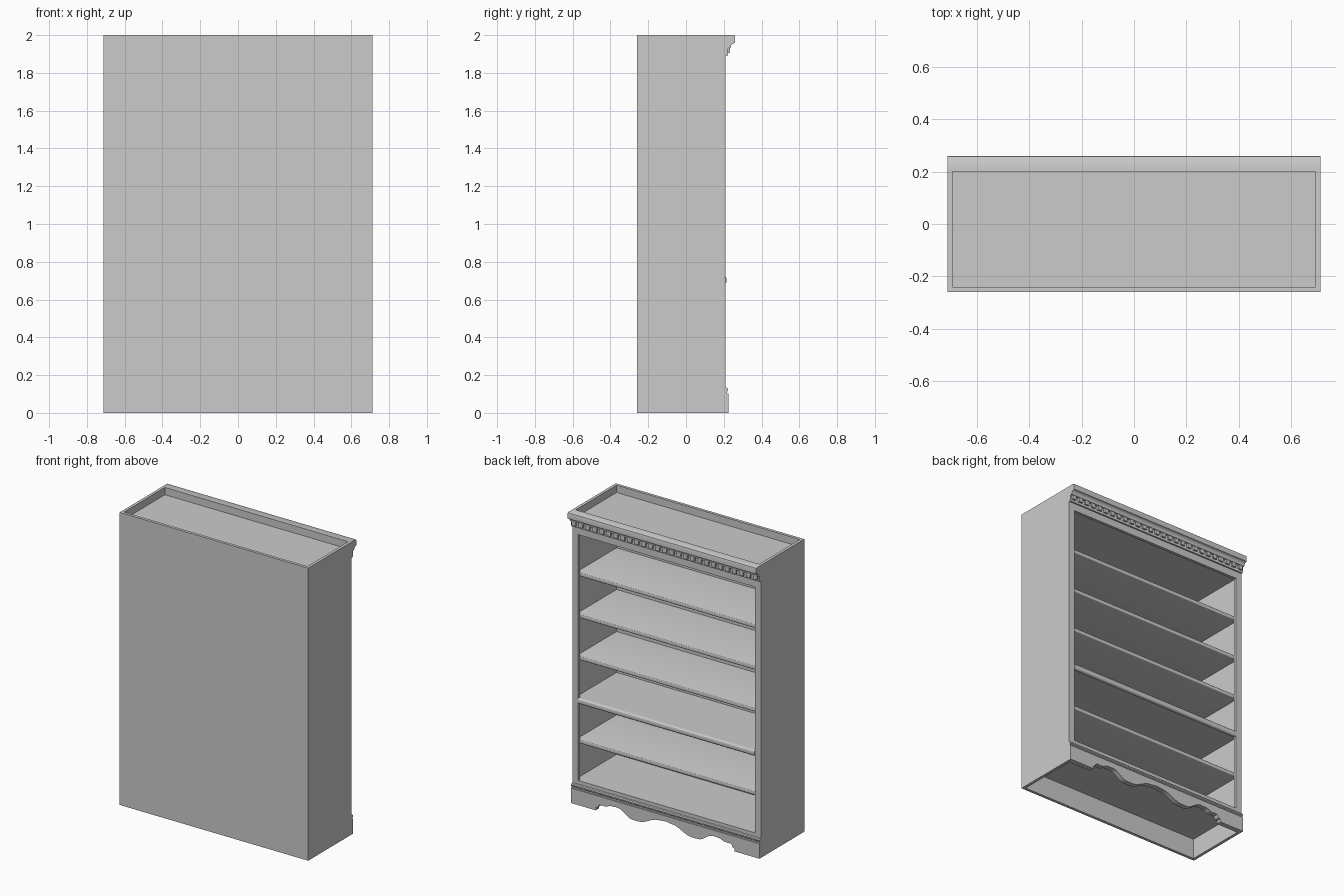
import bpy, bmesh, math

cube = bpy.data.objects.get("Cube")
if cube:
    bpy.data.objects.remove(cube, do_unlink=True)

mat = bpy.data.materials.new("plain grey")
mat.use_nodes = True
GREY = (0.6, 0.6, 0.6, 1)
mat.diffuse_color = GREY
mat.node_tree.nodes["Principled BSDF"].inputs["Base Color"].default_value = GREY

W = 0.713        # half width
BACK = -0.26     # closed side
FACE = 0.21      # face frame plane on the open side
T = 0.02         # panel thickness
STILE = 0.045


def finish(name, bm):
    bmesh.ops.recalc_face_normals(bm, faces=bm.faces)
    mesh = bpy.data.meshes.new(name)
    bm.to_mesh(mesh)
    bm.free()
    obj = bpy.data.objects.new(name, mesh)
    bpy.context.collection.objects.link(obj)
    mesh.materials.append(mat)
    return obj


def box(name, x0, x1, y0, y1, z0, z1, bevel=0):
    bm = bmesh.new()
    bmesh.ops.create_cube(bm, size=1)
    for v in bm.verts:
        v.co.x = x0 if v.co.x < 0 else x1
        v.co.y = y0 if v.co.y < 0 else y1
        v.co.z = z0 if v.co.z < 0 else z1
    if bevel:
        # round only the long edges of the open side
        edges = [e for e in bm.edges if all(v.co.y > y1 - 1e-4 for v in e.verts)
                 and abs(e.verts[0].co.z - e.verts[1].co.z) < 1e-4]
        bmesh.ops.bevel(bm, geom=edges, offset=bevel, segments=3,
                        profile=0.5, affect='EDGES')
    return finish(name, bm)


def extrude(name, points, move):
    bm = bmesh.new()
    face = bm.faces.new([bm.verts.new(p) for p in points])
    new = bmesh.ops.extrude_face_region(bm, geom=[face])["geom"]
    bmesh.ops.translate(bm, vec=move, verts=[v for v in new if isinstance(v, bmesh.types.BMVert)])
    return finish(name, bm)


def moulding(name, profile):
    return extrude(name, [(-W, y, z) for y, z in profile], (2 * W, 0, 0))


# Carcass
box("back_panel", -W, W, BACK, BACK + T, 0, 2)
for side, s in (("left", 1), ("right", -1)):
    a, b = sorted((s * W, s * (W - T)))
    box(side + "_side_panel", a, b, BACK + T, FACE, 0, 2)
    a, b = sorted((s * (W - T), s * (W - STILE)))
    box(side + "_stile", a, b, FACE - T, FACE, 0.12, 1.92)
IN = W - T
OPEN = W - STILE
box("top_panel", -IN, IN, BACK + T, FACE - 0.01, 1.86, 1.95)
box("top_rail", -OPEN, OPEN, FACE - T, FACE, 1.84, 1.92)
box("bottom_rail", -OPEN, OPEN, FACE - T, FACE, 0.12, 0.16)
box("bottom_panel", -IN, IN, BACK + T, FACE - T, 0.14, 0.16)

# Shelves
for i, z in enumerate((0.43, 1.0, 1.287, 1.572)):
    box("shelf_%d" % (i + 1), -IN, IN, BACK + T, FACE - T, z - 0.025, z, 0.005)
box("fixed_shelf", -IN, IN, BACK + T, FACE - T, 0.695, 0.72)
box("middle_rail", -OPEN, OPEN, FACE - T, FACE + 0.004, 0.685, 0.722, 0.01)

# Crown with a cove below a rounded lip
cove = [(0.26 - 0.024 * math.sin(t * math.pi / 10), 1.932 + 0.026 * math.cos(t * math.pi / 10))
        for t in range(6)]
moulding("crown", [(0.2, 2), (0.253, 2), (0.258, 1.997), (0.26, 1.99), (0.26, 1.964)]
         + cove + [(0.222, 1.93), (0.222, 1.9), (0.22, 1.89), (0.2, 1.89)])

# Dentil row
COUNT = 27
pitch = 2 * W / COUNT
for i in range(COUNT):
    x = -W + (i + 0.5) * pitch
    box("dentil_%d" % (i + 1), x - pitch * 0.28, x + pitch * 0.28, 0.215, 0.234, 1.904, 1.931)

# Plinth moulding
moulding("plinth_moulding", [(0.19, 0.1), (0.217, 0.1), (0.217, 0.112), (0.222, 0.117),
                             (0.223, 0.125), (0.219, 0.132), (0.21, 0.135), (0.19, 0.135)])

# Scalloped apron: key heights by distance from the centre, eased between
keys = [(0, 0.065), (0.05, 0.06), (0.2, 0.01), (0.25, 0.01), (0.36, 0.062),
        (0.41, 0.06), (0.45, 0.045), (0.5, 0.045)]
half = []
for (xa, za), (xb, zb) in zip(keys, keys[1:]):
    for k in range(6):
        t = k / 6
        half.append((xa + (xb - xa) * t, za + (zb - za) * t * t * (3 - 2 * t)))
half += [(0.5, 0.045), (0.51, 0.025), (0.525, 0.02), (0.525, 0), (W, 0), (W, 0.102)]
outline = half + [(-x, z) for x, z in reversed(half[1:])]
extrude("apron", [(x, FACE - T, z) for x, z in outline], (0, 0.035, 0))

# Smooth the rounded parts
bpy.ops.object.select_all(action='DESELECT')
for obj in bpy.context.scene.objects:
    if obj.name.startswith(("crown", "plinth", "apron", "middle_rail", "shelf")):
        obj.select_set(True)
        bpy.context.view_layer.objects.active = obj
bpy.ops.object.shade_smooth_by_angle(angle=math.radians(35))
